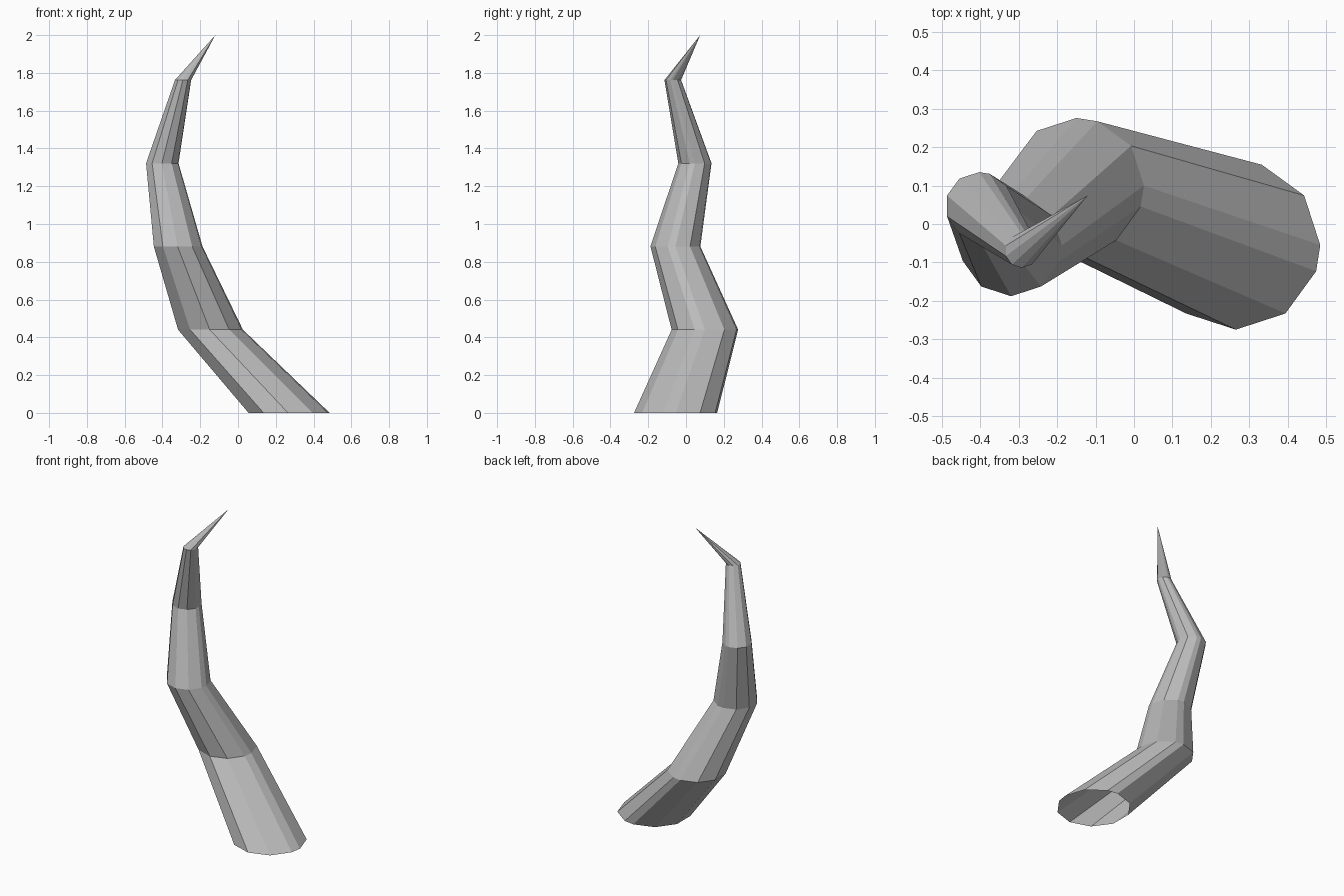
import bpy, bmesh
from math import cos, sin, radians
from mathutils import Vector

cube = bpy.data.objects.get("Cube")
if cube:
    bpy.data.objects.remove(cube, do_unlink=True)

# One grey material
mat = bpy.data.materials.new("plain_grey")
mat.use_nodes = True
grey = (0.5, 0.5, 0.5, 1)
mat.diffuse_color = grey
mat.node_tree.nodes["Principled BSDF"].inputs["Base Color"].default_value = grey

# Centres of the level rings along the crooked spine, and the tip
SPINE = [(0.265, -0.055), (-0.15, 0.10), (-0.32, -0.056), (-0.403, 0.047), (-0.292, -0.07)]
TIP = (-0.12, 0.075, 2.0)
STEP, BASE_RADIUS = 0.4405, 0.22
# Ten-sided ring whose first quarter is turned by half a side
ANGLES = [0, 36, 72] + list(range(90, 360, 36))

bm = bmesh.new()
rings = []
for i, (cx, cy) in enumerate(SPINE):
    r = BASE_RADIUS * (1 - i / len(SPINE))
    rings.append([bm.verts.new((cx + r * cos(radians(a)), cy + r * sin(radians(a)), i * STEP))
                  for a in ANGLES])

# Tapering segments, open at the base
n = len(ANGLES)
for low, high in zip(rings, rings[1:]):
    for k in range(n):
        j = (k + 1) % n
        bm.faces.new((low[k], low[j], high[j], high[k]))

# Pointed end
tip = bm.verts.new(Vector(TIP))
for k in range(n):
    bm.faces.new((rings[-1][k], rings[-1][(k + 1) % n], tip))

mesh = bpy.data.meshes.new("tentacle")
bm.to_mesh(mesh)
bm.free()
mesh.materials.append(mat)
obj = bpy.data.objects.new("tentacle", mesh)
bpy.context.collection.objects.link(obj)
